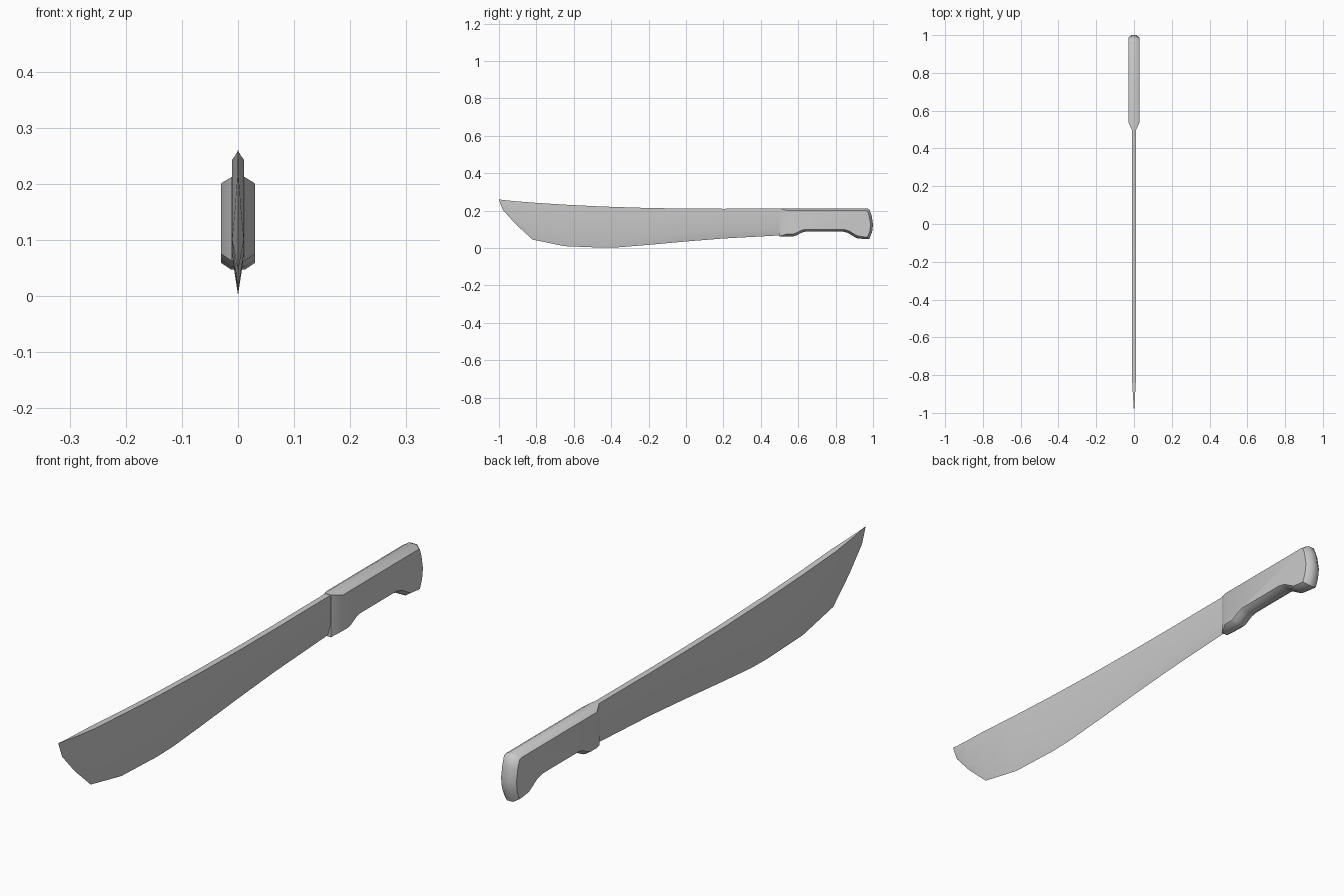
import bpy, bmesh, math


def finish(bm, name, angle):
    bmesh.ops.remove_doubles(bm, verts=bm.verts, dist=1e-5)
    bmesh.ops.dissolve_degenerate(bm, edges=bm.edges, dist=1e-5)
    bmesh.ops.recalc_face_normals(bm, faces=bm.faces)
    mesh = bpy.data.meshes.new(name)
    bm.to_mesh(mesh)
    bm.free()
    obj = bpy.data.objects.new(name, mesh)
    bpy.context.collection.objects.link(obj)
    bpy.ops.object.select_all(action='DESELECT')
    obj.select_set(True)
    bpy.context.view_layer.objects.active = obj
    bpy.ops.object.shade_smooth_by_angle(angle=math.radians(angle))
    return obj


def loft(rings, name, angle):
    """Skin closed rings of equal length and cap both ends."""
    bm = bmesh.new()
    loops = [[bm.verts.new(p) for p in ring] for ring in rings]
    n = len(loops[0])
    for a, b in zip(loops, loops[1:]):
        for i in range(n):
            j = (i + 1) % n
            bm.faces.new((a[i], a[j], b[j], b[i]))
    bm.faces.new(loops[0])
    bm.faces.new(loops[-1])
    return finish(bm, name, angle)


# Blade: y, cutting edge z, bevel line z, spine z, half thickness
stations = [
    (-0.998, 0.252, 0.254, 0.260, 0.0002),
    (-0.98, 0.205, 0.213, 0.257, 0.0012),
    (-0.91, 0.127, 0.155, 0.250, 0.0055),
    (-0.82, 0.045, 0.100, 0.243, 0.0105),
    (-0.65, 0.010, 0.077, 0.232, 0.0105),
    (-0.45, 0.002, 0.070, 0.222, 0.0105),
    (-0.36, 0.004, 0.070, 0.219, 0.0105),
    (-0.20, 0.017, 0.073, 0.214, 0.0105),
    (0.00, 0.035, 0.080, 0.211, 0.0105),
    (0.20, 0.051, 0.090, 0.210, 0.0105),
    (0.53, 0.069, 0.110, 0.211, 0.0105),
]
tip = [(0, -1, 0.26)] * 5
rings = [[(0, y, e), (t, y, b), (t, y, s), (-t, y, s), (-t, y, b)]
         for y, e, b, s, t in stations]
bm_rings = [[(x * 0.01, -1 + 0.0001 * i, 0.26 - 0.0001 * i)
             for i, (x, _, _) in enumerate(rings[0])]] + rings
loft(bm_rings, "blade", 25)

# Handle: outline y, z and the inward shift that forms the chamfered rim
outline = [
    (0.500, 0.212, 0.040, -0.011), (0.968, 0.212, -0.008, -0.011),
    (0.980, 0.207, -0.010, -0.010), (0.992, 0.175, -0.013, -0.004),
    (1.000, 0.125, -0.013, 0.000), (0.995, 0.085, -0.013, 0.003),
    (0.980, 0.048, -0.010, 0.011), (0.965, 0.047, -0.004, 0.012),
    (0.915, 0.052, 0.004, 0.012), (0.900, 0.060, 0.006, 0.011),
    (0.865, 0.081, 0.006, 0.011), (0.840, 0.088, 0.002, 0.012),
    (0.640, 0.088, -0.004, 0.012), (0.620, 0.083, -0.006, 0.011),
    (0.590, 0.067, -0.006, 0.011), (0.575, 0.063, -0.004, 0.012),
    (0.500, 0.063, 0.040, 0.012),
]


def handle_ring(x, inset):
    return [(x, y + dy * inset, z + dz * inset) for y, z, dy, dz in outline]


loft([handle_ring(-0.030, 1), handle_ring(-0.012, 0),
      handle_ring(0.012, 0), handle_ring(0.030, 1)], "handle", 40)
